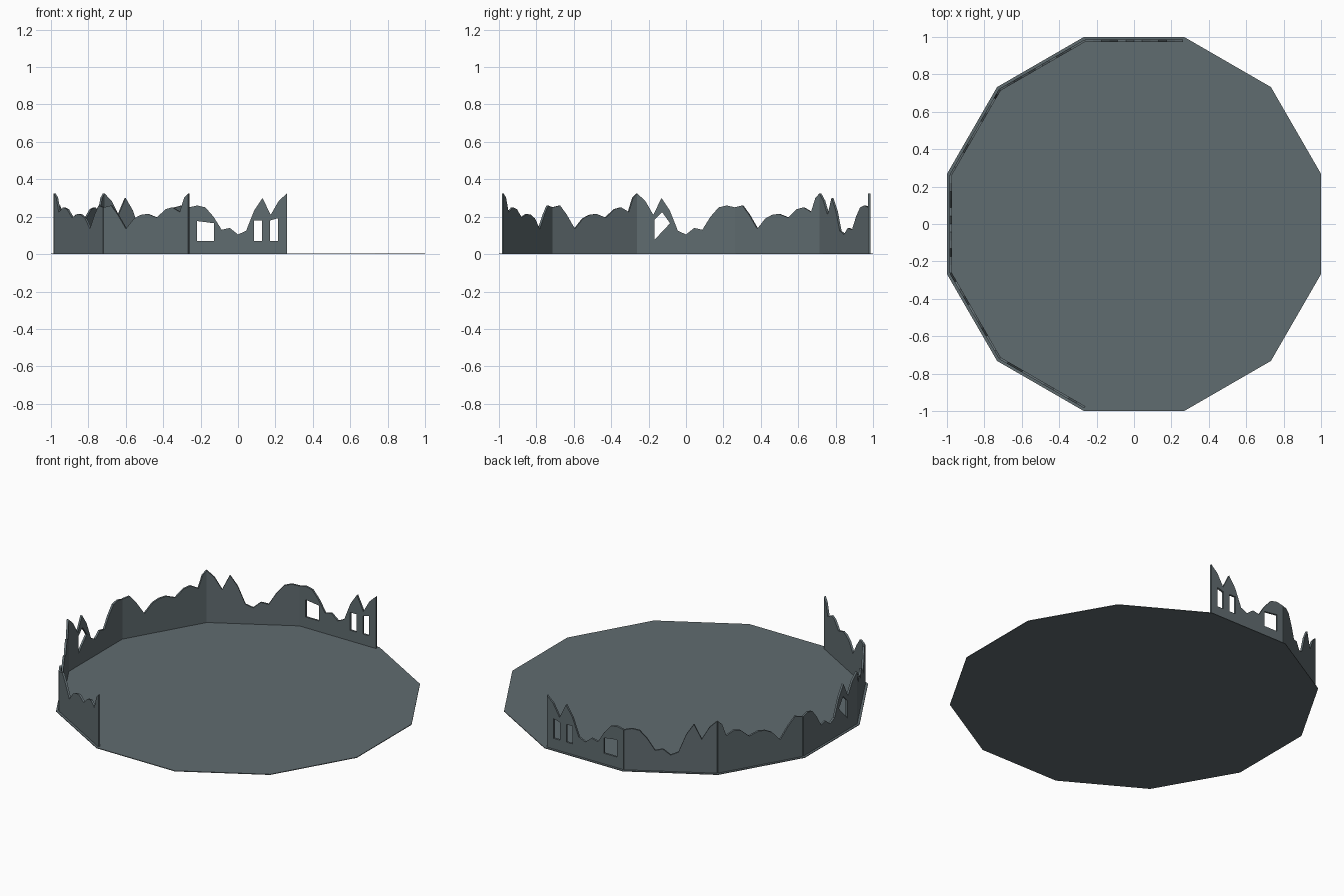
import bpy, bmesh, math
from mathutils import Matrix

if "Cube" in bpy.data.objects:
    bpy.data.objects.remove(bpy.data.objects["Cube"])

mat = bpy.data.materials.new("slate grey")
mat.diffuse_color = (0.118, 0.15, 0.163, 1)
mat.use_nodes = True
mat.node_tree.nodes["Principled BSDF"].inputs["Base Color"].default_value = mat.diffuse_color

HALF = 0.262      # half length of a wall
DIST = 0.980      # wall distance from the centre
FLOOR = 0.004

# Broken skylines: position along the wall (0-1), height
RUIN_A = [(i / 12, h) for i, h in enumerate(
    [.25, .26, .25, .20, .13, .14, .105, .125, .235, .30, .21, .285, .325])]
RUIN_B = [(0, .25), (.09, .26), (.17, .21), (.265, .135), (.36, .19), (.44, .21),
          (.52, .215), (.63, .195), (.73, .24), (.81, .25), (.90, .225), (.95, .30), (1, .325)]

# Window holes in wall coordinates
WINDOWS = [
    [(-.22, .07), (-.128, .07), (-.128, .165), (-.22, .177)],
    [(.085, .07), (.128, .07), (.128, .18), (.085, .18)],
    [(.172, .07), (.215, .07), (.215, .192), (.172, .18)],
]
BROKEN_HOLE = [[(-.168, .077), (-.085, .165), (-.128, .225), (-.168, .185)]]


def add_spline(curve, pts):
    s = curve.splines.new('POLY')
    s.points.add(len(pts) - 1)
    for p, (x, y) in zip(s.points, pts):
        p.co = (x, y, 0, 1)
    s.use_cyclic_u = True


def wall(name, degrees, skyline, flip=False, holes=()):
    """Extruded ruin profile, standing on the side facing the given angle."""
    top = [((2 * u - 1) * HALF * (-1 if flip else 1), h) for u, h in skyline]
    pts = [(top[0][0], 0)] + top + [(top[-1][0], 0)]
    curve = bpy.data.curves.new(name + "_profile", 'CURVE')
    curve.dimensions = '2D'
    curve.fill_mode = 'BOTH'
    curve.extrude = 0.006
    for p in [pts, *holes]:
        add_spline(curve, p)
    tmp = bpy.data.objects.new("profile", curve)
    bpy.context.collection.objects.link(tmp)
    dg = bpy.context.evaluated_depsgraph_get()
    mesh = bpy.data.meshes.new_from_object(tmp.evaluated_get(dg))
    bpy.data.objects.remove(tmp)

    c, s = math.cos(math.radians(degrees)), math.sin(math.radians(degrees))
    mesh.transform(Matrix(((s, 0, -c, DIST * c), (-c, 0, -s, DIST * s),
                           (0, 1, 0, 0), (0, 0, 0, 1))))
    bm = bmesh.new()
    bm.from_mesh(mesh)
    bmesh.ops.remove_doubles(bm, verts=bm.verts, dist=1e-5)
    bmesh.ops.recalc_face_normals(bm, faces=bm.faces)
    for f in bm.faces:
        f.smooth = False
    bm.to_mesh(mesh)
    bm.free()
    mesh.materials.clear()
    mesh.materials.append(mat)
    bpy.context.collection.objects.link(bpy.data.objects.new(name, mesh))


# Twelve-sided floor plate
bpy.ops.mesh.primitive_cylinder_add(vertices=12, radius=1 / math.cos(math.pi / 12),
                                    depth=FLOOR, location=(0, 0, FLOOR / 2),
                                    rotation=(0, 0, math.pi / 12))
floor = bpy.context.object
floor.name = "floor"
floor.data.materials.append(mat)

# Six ruined wall panels round the left and back
wall("back_wall", 90, RUIN_A, holes=WINDOWS)
wall("back_left_wall", 120, RUIN_A, flip=True)
wall("left_back_wall", 150, RUIN_B)
wall("left_wall", 180, RUIN_A, flip=True, holes=BROKEN_HOLE)
wall("left_front_wall", 210, RUIN_B)
wall("front_left_wall", 240, RUIN_B, flip=True)
